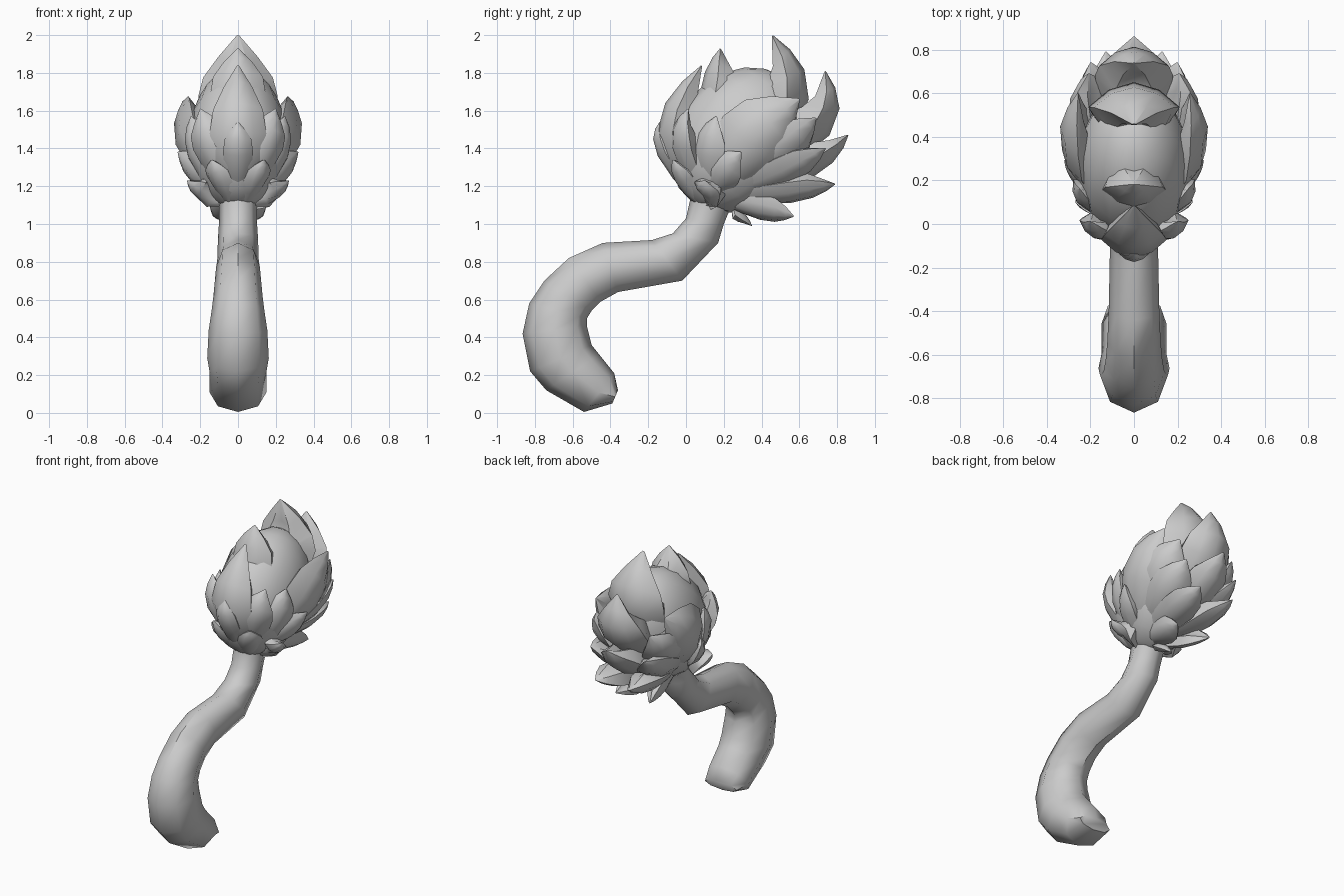
import bpy, bmesh, math
from mathutils import Vector

if "Cube" in bpy.data.objects:
    bpy.data.objects.remove(bpy.data.objects["Cube"])

mat = bpy.data.materials.new("plain grey")
mat.diffuse_color = (0.6, 0.6, 0.6, 1)
mat.use_nodes = True
mat.node_tree.nodes["Principled BSDF"].inputs["Base Color"].default_value = mat.diffuse_color


def finish(bm, name, angle):
    bmesh.ops.recalc_face_normals(bm, faces=bm.faces[:])
    me = bpy.data.meshes.new(name)
    bm.to_mesh(me)
    bm.free()
    me.materials.append(mat)
    ob = bpy.data.objects.new(name, me)
    bpy.context.collection.objects.link(ob)
    bpy.ops.object.select_all(action='DESELECT')
    ob.select_set(True)
    bpy.context.view_layer.objects.active = ob
    bpy.ops.object.shade_smooth_by_angle(angle=math.radians(angle))
    return ob


def loft(bm, rings):
    """Skin a list of equal-length point rings and close both ends."""
    vs = [[bm.verts.new(p) for p in r] for r in rings]
    n = len(vs[0])
    for a, b in zip(vs, vs[1:]):
        for i in range(n):
            j = (i + 1) % n
            bm.faces.new((a[i], a[j], b[j], b[i]))
    bm.faces.new(vs[0])
    bm.faces.new(vs[-1])


# curved stem: outer (y, z), inner (y, z), half width
stem = [(-.39, .05, -.36, .12, .12), (-.54, .005, -.38, .21, .15),
        (-.74, .12, -.46, .31, .15), (-.825, .22, -.50, .36, .163),
        (-.865, .42, -.525, .46, .155), (-.83, .58, -.525, .50, .14),
        (-.75, .70, -.50, .54, .13), (-.62, .82, -.45, .59, .122),
        (-.44, .90, -.36, .64, .116), (-.18, .915, -.02, .70, .11),
        (-.07, .95, .17, .90, .106), (.0, 1.03, .20, 1.0, .10),
        (.02, 1.12, .25, 1.12, .10), (.05, 1.25, .30, 1.2, .12)]
bm = bmesh.new()
rings = []
for oy, oz, iy, iz, w in stem:
    c = Vector((0, (oy + iy) / 2, (oz + iz) / 2))
    e = Vector((0, (oy - iy) / 2, (oz - iz) / 2))
    rings.append([c + e * math.cos(k * math.pi / 4) + Vector((w * math.sin(k * math.pi / 4), 0, 0))
                  for k in range(8)])
loft(bm, rings)
finish(bm, "stem", 50)

# bud core: leaning ellipsoid that fills the space between the leaves
bm = bmesh.new()
bmesh.ops.create_uvsphere(bm, u_segments=14, v_segments=10, radius=1)
tilt = math.radians(-36)
for v in bm.verts:
    p = Vector((v.co.x * .26, v.co.y * .335, v.co.z * .41))
    v.co = (p.x, .275 + p.y * math.cos(tilt) - p.z * math.sin(tilt),
            1.445 + p.y * math.sin(tilt) + p.z * math.cos(tilt))
finish(bm, "bud_core", 60)

AX0, AXD = Vector((0, .14, 1.1)), Vector((0, .47, .88)).normalized()
PROFILE = [(0, .4), (.25, .85), (.5, 1), (.72, .88), (.88, .5), (1, .04)]


def leaf(bm, base, mid, tip, w, thick=.11):
    """Cupped pointed leaf running from base through mid to tip."""
    base, mid, tip = Vector(base), Vector(mid), Vector(tip)
    ctrl = mid * 2 - (base + tip) / 2
    d = mid - AX0
    out = d - AXD * d.dot(AXD)
    rings = []
    for s, f in PROFILE:
        p = base * (1 - s) ** 2 + ctrl * 2 * s * (1 - s) + tip * s * s
        t = ((ctrl - base) * (1 - s) + (tip - ctrl) * s).normalized()
        n = (out - t * out.dot(t)).normalized()
        b = t.cross(n)
        hw, th = w * f, thick * f

        def pt(u, depth):
            return p + b * u * hw - n * (u * u * hw * .55 + depth)
        rings.append([pt(u, 0) for u in (-1, -.55, 0, .55, 1)] +
                     [pt(u, th) for u in (.55, 0, -.55)])
    loft(bm, rings)


# leaves on the centre line, front to back
bm = bmesh.new()
for a in [
    ((0, .07, 1.10), (0, -.15, 1.36), (0, -.14, 1.54), .08),
    ((0, .08, 1.10), (0, -.155, 1.48), (0, .08, 1.84), .15, .20),
    ((0, .10, 1.30), (0, .07, 1.68), (0, .18, 1.93), .15, .24),
    ((0, .35, 1.25), (0, .65, 1.66), (0, .46, 2.0), .21, .22),
    ((0, .28, 1.20), (0, .76, 1.47), (0, .74, 1.81), .18, .20),
    ((0, .22, 1.14), (0, .66, 1.24), (0, .86, 1.47), .15, .15),
    ((0, .15, 1.12), (0, .28, 1.08), (0, .35, .99), .07, .05),
]:
    leaf(bm, *a)
finish(bm, "centre_leaves", 45)

# leaves in mirrored pairs
pairs = [
    ((.08, .14, 1.12), (.33, .34, 1.42), (.26, .60, 1.66), .20, .14),
    ((.06, .09, 1.12), (.16, -.07, 1.40), (.20, .01, 1.61), .11),
    ((.08, .11, 1.12), (.24, .08, 1.37), (.25, .16, 1.57), .11),
    ((.08, .14, 1.12), (.25, .17, 1.25), (.32, .29, 1.38), .10),
    ((.06, .12, 1.12), (.21, .09, 1.15), (.27, .10, 1.23), .08),
    ((.06, .08, 1.10), (.12, -.04, 1.22), (.14, -.07, 1.34), .08),
    ((.10, .25, 1.18), (.26, .54, 1.36), (.21, .69, 1.56), .15, .14),
    ((.08, .22, 1.15), (.20, .54, 1.23), (.20, .74, 1.40), .13, .12),
    ((.06, .20, 1.13), (.13, .55, 1.12), (.13, .79, 1.21), .11, .12),
    ((.05, .17, 1.12), (.12, .38, 1.06), (.13, .57, 1.04), .09, .08),
]
bm = bmesh.new()
for base, mid, tip, *rest in pairs:
    for sx in (1, -1):
        leaf(bm, *[(q[0] * sx, q[1], q[2]) for q in (base, mid, tip)], *rest)
finish(bm, "paired_leaves", 45)
